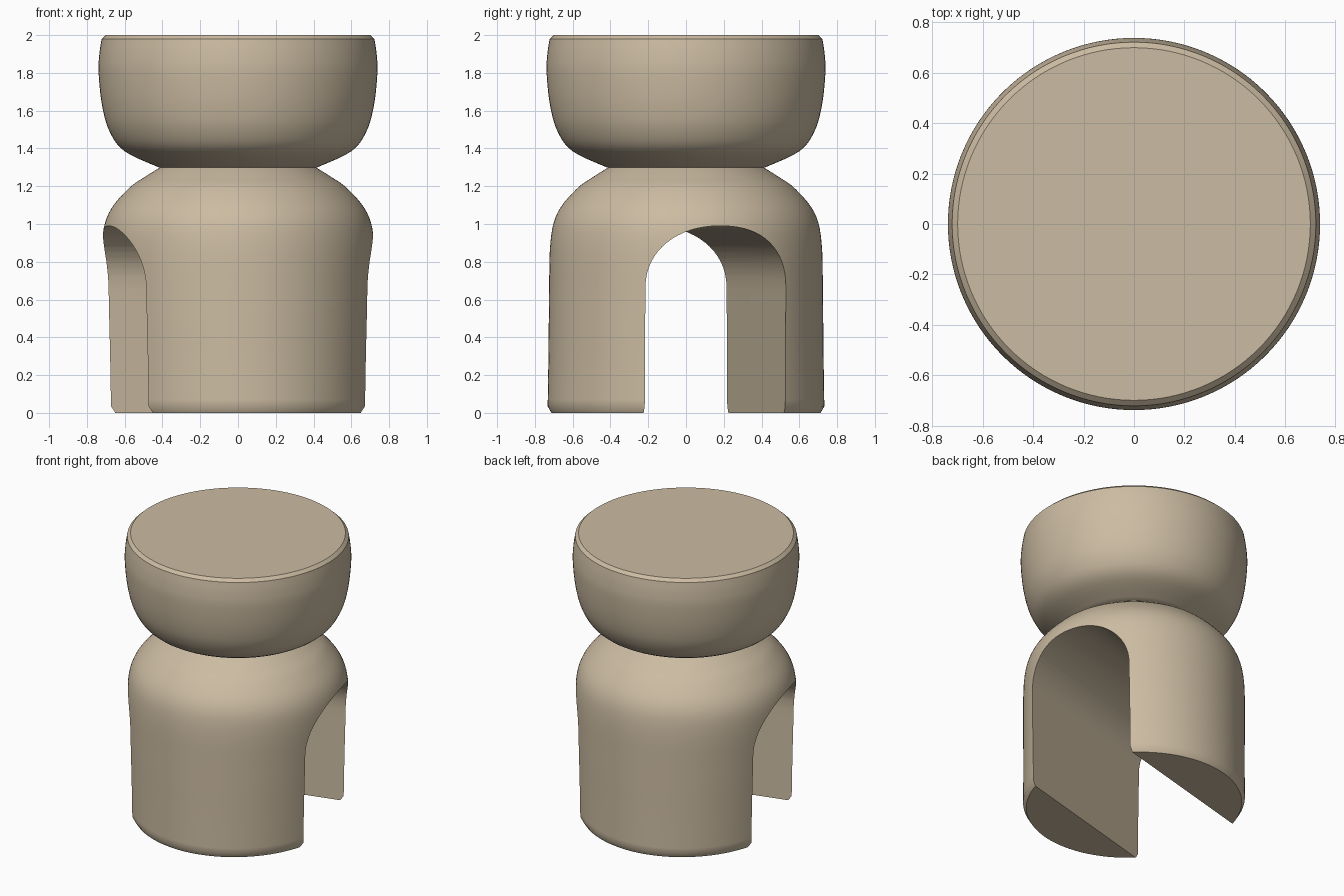
import bpy, bmesh, math

if "Cube" in bpy.data.objects:
    bpy.data.objects.remove(bpy.data.objects["Cube"])

SEGMENTS = 128
TUNNEL_ANGLE = math.radians(15)

clay = bpy.data.materials.new("clay")
clay.diffuse_color = (0.60, 0.50, 0.36, 1)
clay.use_nodes = True
clay.node_tree.nodes["Principled BSDF"].inputs["Base Color"].default_value = clay.diffuse_color


def smooth_curve(pts, steps=5):
    """Catmull-Rom resampling of a short (radius, z) profile."""
    p = [pts[0]] + pts + [pts[-1]]
    out = []
    for a, b, c, d in zip(p, p[1:], p[2:], p[3:]):
        for k in range(steps):
            t = k / steps
            out.append(tuple(0.5 * (2 * b[i] + (c[i] - a[i]) * t
                       + (2 * a[i] - 5 * b[i] + 4 * c[i] - d[i]) * t * t
                       + (3 * b[i] - a[i] - 3 * c[i] + d[i]) * t ** 3) for i in (0, 1)))
    return out + [pts[-1]]


def finish(name, bm):
    bmesh.ops.recalc_face_normals(bm, faces=bm.faces)
    mesh = bpy.data.meshes.new(name)
    bm.to_mesh(mesh)
    bm.free()
    obj = bpy.data.objects.new(name, mesh)
    bpy.context.collection.objects.link(obj)
    mesh.materials.append(clay)
    return obj


def lathe(name, profile, x_scale=lambda z: 1.0):
    """Closed solid of revolution with flat caps."""
    bm = bmesh.new()
    rings = []
    for r, z in profile:
        rings.append([bm.verts.new((r * x_scale(z) * math.cos(2 * math.pi * i / SEGMENTS),
                                    r * math.sin(2 * math.pi * i / SEGMENTS), z))
                      for i in range(SEGMENTS)])
    for lo, hi in zip(rings, rings[1:]):
        for i in range(SEGMENTS):
            j = (i + 1) % SEGMENTS
            bm.faces.new((lo[i], lo[j], hi[j], hi[i]))
    bm.faces.new(rings[0])
    bm.faces.new(rings[-1])
    return finish(name, bm)


def shade(obj):
    bpy.ops.object.select_all(action='DESELECT')
    obj.select_set(True)
    bpy.context.view_layer.objects.active = obj
    bpy.ops.object.shade_smooth_by_angle(angle=math.radians(35))


# Bowl-shaped seat with a flat top
seat_wall = smooth_curve([(0.42, 1.30), (0.60, 1.385), (0.68, 1.49), (0.72, 1.63),
                          (0.738, 1.80), (0.734, 1.90), (0.722, 1.98)])
seat = lathe("seat", seat_wall + [(0.70, 2.0)])

# Domed base, slightly narrower along the tunnel towards the floor
base_wall = smooth_curve([(0.735, 0.035), (0.73, 0.30), (0.726, 0.60), (0.718, 0.90),
                          (0.68, 1.06), (0.58, 1.185), (0.49, 1.25), (0.41, 1.30)])
base = lathe("base", [(0.715, 0.0)] + base_wall,
             lambda z: 0.945 + 0.06 * min(1.0, z / 0.95))

# Arched tunnel cutter along x
arch = [(-0.385, -0.2), (0.385, -0.2)]
for i in range(33):
    a = math.pi * i / 32
    c, s = math.cos(a), math.sin(a)
    arch.append((0.385 * math.copysign(abs(c) ** 0.9, c), 0.66 + 0.33 * s ** 0.9))
bm = bmesh.new()
face = bm.faces.new([bm.verts.new((-1.2, y, z)) for y, z in arch])
ext = bmesh.ops.extrude_face_region(bm, geom=[face])
bmesh.ops.translate(bm, vec=(2.4, 0, 0),
                    verts=[v for v in ext["geom"] if isinstance(v, bmesh.types.BMVert)])
cutter = finish("tunnel_cutter", bm)

# Cut the tunnel, then turn the base
cut = base.modifiers.new("tunnel", 'BOOLEAN')
cut.operation = 'DIFFERENCE'
cut.solver = 'EXACT'
cut.object = cutter
bpy.context.view_layer.objects.active = base
bpy.ops.object.modifier_apply(modifier=cut.name)
bpy.data.objects.remove(cutter)
base.rotation_euler.z = TUNNEL_ANGLE

for part in (seat, base):
    shade(part)
